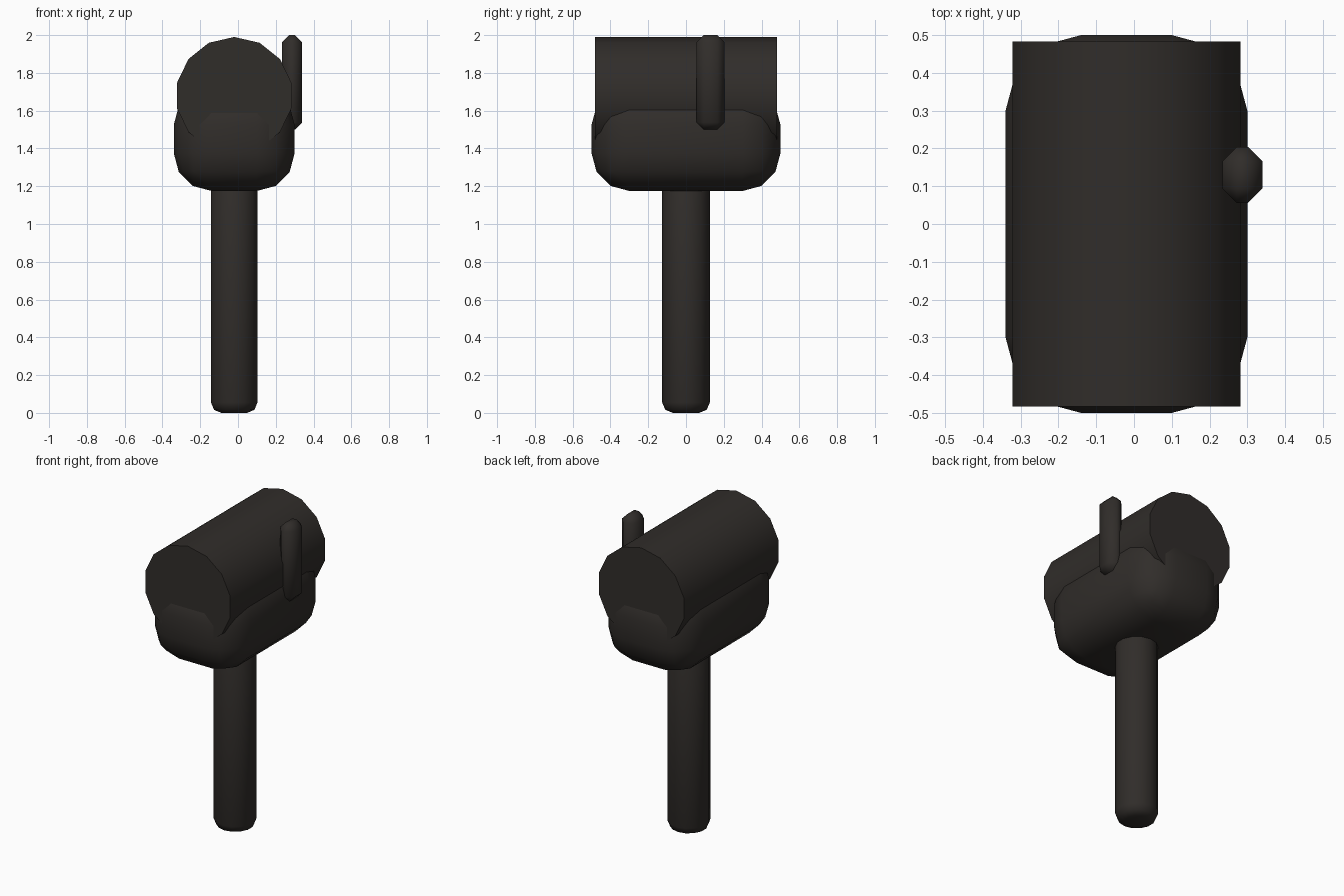
import bpy
from math import radians

if "Cube" in bpy.data.objects:
    bpy.data.objects.remove(bpy.data.objects["Cube"])

mat = bpy.data.materials.new("dark_wood")
mat.diffuse_color = (0.03, 0.026, 0.023, 1)
mat.use_nodes = True
mat.node_tree.nodes["Principled BSDF"].inputs["Base Color"].default_value = mat.diffuse_color


def finish(name, bevel=0, segments=1, angle=50):
    """Name the active object, bevel its hard edges and smooth it."""
    ob = bpy.context.object
    ob.name = name
    bpy.ops.object.transform_apply(location=False, rotation=True, scale=True)
    if bevel:
        mod = ob.modifiers.new("bevel", 'BEVEL')
        mod.width = bevel
        mod.segments = segments
        mod.limit_method = 'ANGLE'
        mod.angle_limit = radians(60)
        bpy.ops.object.modifier_apply(modifier=mod.name)
    ob.data.materials.append(mat)
    bpy.ops.object.shade_smooth_by_angle(angle=radians(angle))
    return ob


def box(name, centre, size, bevel, segments):
    bpy.ops.mesh.primitive_cube_add(size=1, location=centre)
    bpy.context.object.scale = size
    return finish(name, bevel, segments)


CX = -0.02  # common centre line of handle and head

# Handle: round post with softened ends
bpy.ops.mesh.primitive_cylinder_add(vertices=14, radius=0.126, depth=1.3,
                                    location=(CX, 0, 0.65))
finish("handle", 0.055, 2)

# Cradle: heavily rounded block under the drum
box("cradle", (CX, 0, 1.45), (0.64, 1.0, 0.55), 0.2, 3)

# Drum: 14-sided cylinder lying along y, one corner straight up
bpy.ops.mesh.primitive_cylinder_add(vertices=14, radius=0.31, depth=0.966,
                                    location=(CX, 0, 1.68),
                                    rotation=(radians(90), 0, 0))
finish("drum")

# Side peg: slim chamfered bar on the right of the drum
box("side_peg", (0.287, 0.13, 1.75), (0.106, 0.148, 0.5), 0.038, 1)
